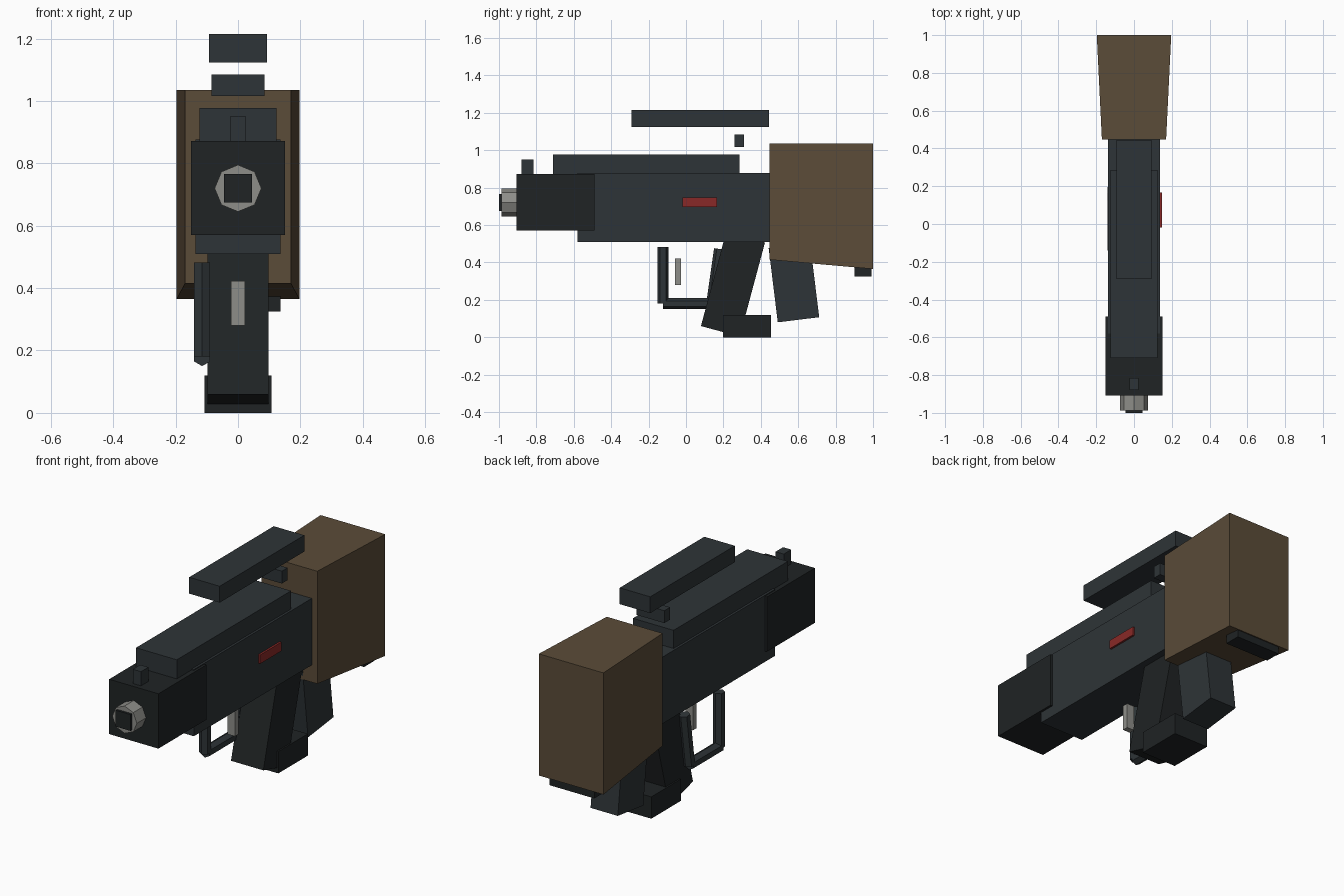
import bpy, bmesh
from math import radians
from mathutils import Vector

if "Cube" in bpy.data.objects:
    bpy.data.objects.remove(bpy.data.objects["Cube"])


def material(name, rgb):
    m = bpy.data.materials.new(name)
    m.diffuse_color = (*rgb, 1)
    m.use_nodes = True
    m.node_tree.nodes["Principled BSDF"].inputs["Base Color"].default_value = m.diffuse_color
    return m


METAL = material("gunmetal", (.027, .034, .038))
DARK = material("dark_metal", (.014, .017, .018))
BROWN = material("brown", (.105, .072, .040))
STEEL = material("bare_steel", (.27, .27, .25))
RED = material("red", (.25, .022, .020))


def finish(name, bm, mat):
    bmesh.ops.recalc_face_normals(bm, faces=bm.faces)
    me = bpy.data.meshes.new(name)
    bm.to_mesh(me)
    bm.free()
    me.materials.append(mat)
    ob = bpy.data.objects.new(name, me)
    bpy.context.collection.objects.link(ob)
    return ob


def box(name, x, y, z, mat):
    """Box from (min, max) ranges on each axis."""
    bm = bmesh.new()
    bmesh.ops.create_cube(bm, size=1)
    for v in bm.verts:
        v.co = [r[0] if c < 0 else r[1] for c, r in zip(v.co, (x, y, z))]
    return finish(name, bm, mat)


def tilted_box(name, centre, size, angle, mat):
    h = [s / 2 for s in size]
    ob = box(name, *[(-s, s) for s in h], mat)
    ob.location = centre
    ob.rotation_euler.x = radians(angle)
    return ob


def rod(name, a, b, radius, sides, mat):
    """Faceted rod between two points lying in a plane of constant x."""
    bm = bmesh.new()
    d = Vector(b) - Vector(a)
    bmesh.ops.create_cone(bm, cap_ends=True, segments=sides,
                          radius1=radius, radius2=radius, depth=d.length)
    ob = finish(name, bm, mat)
    ob.location = (Vector(a) + Vector(b)) / 2
    ob.rotation_euler.x = Vector((0, 1)).angle_signed(Vector((d.y, d.z))) * -1
    return ob


# Main body
box("receiver", (-.137, .137), (-.58, .45), (.51, .877), METAL)
box("top_cover", (-.124, .124), (-.71, .285), (.80, .977), METAL)
box("handguard", (-.15, .15), (-.907, -.49), (.57, .872), DARK)
box("side_button", (.12, .148), (-.018, .167), (.697, .746), RED)

# Muzzle
rod("muzzle", (0, -.88, .72), (0, -.987, .72), .075, 8, STEEL)
box("bore", (-.045, .045), (-1, -.95), (.675, .765), DARK)

# Sights and floating top rail
box("front_sight", (-.025, .025), (-.88, -.815), (.85, .95), METAL)
box("rear_sight", (-.085, .085), (.26, .31), (1.016, 1.084), METAL)
box("top_scope", (-.093, .093), (-.292, .444), (1.124, 1.214), METAL)

# Stock flares toward the back, underside slopes down
stock = box("stock", (-.17, .17), (.447, 1), (.415, 1.035), BROWN)
for v in stock.data.vertices:
    if v.co.y > .9:
        v.co.x *= .197 / .17
        if v.co.z < .5:
            v.co.z = .365
box("stock_foot", (-.137, .137), (.902, .993), (.325, .42), DARK)

# Magazine, base block and rear grip
tilted_box("magazine", (0, .251, .283), (.197, .215, .52), -15, DARK)
box("magazine_base", (-.107, .107), (.198, .455), (0, .12), DARK)
tilted_box("rear_grip", (0, .577, .292), (.166, .223, .40), 7, METAL)

# Trigger and its guard on the left
box("trigger", (-.023, .023), (-.06, -.027), (.28, .422), STEEL)
GX = -.115
rod("guard_front", (GX, -.123, .18), (GX, -.123, .482), .03, 6, METAL)
rod("guard_bottom", (GX, -.123, .18), (GX, .138, .18), .03, 6, METAL)
rod("guard_back", (GX, .138, .18), (GX, .18, .472), .03, 6, METAL)
